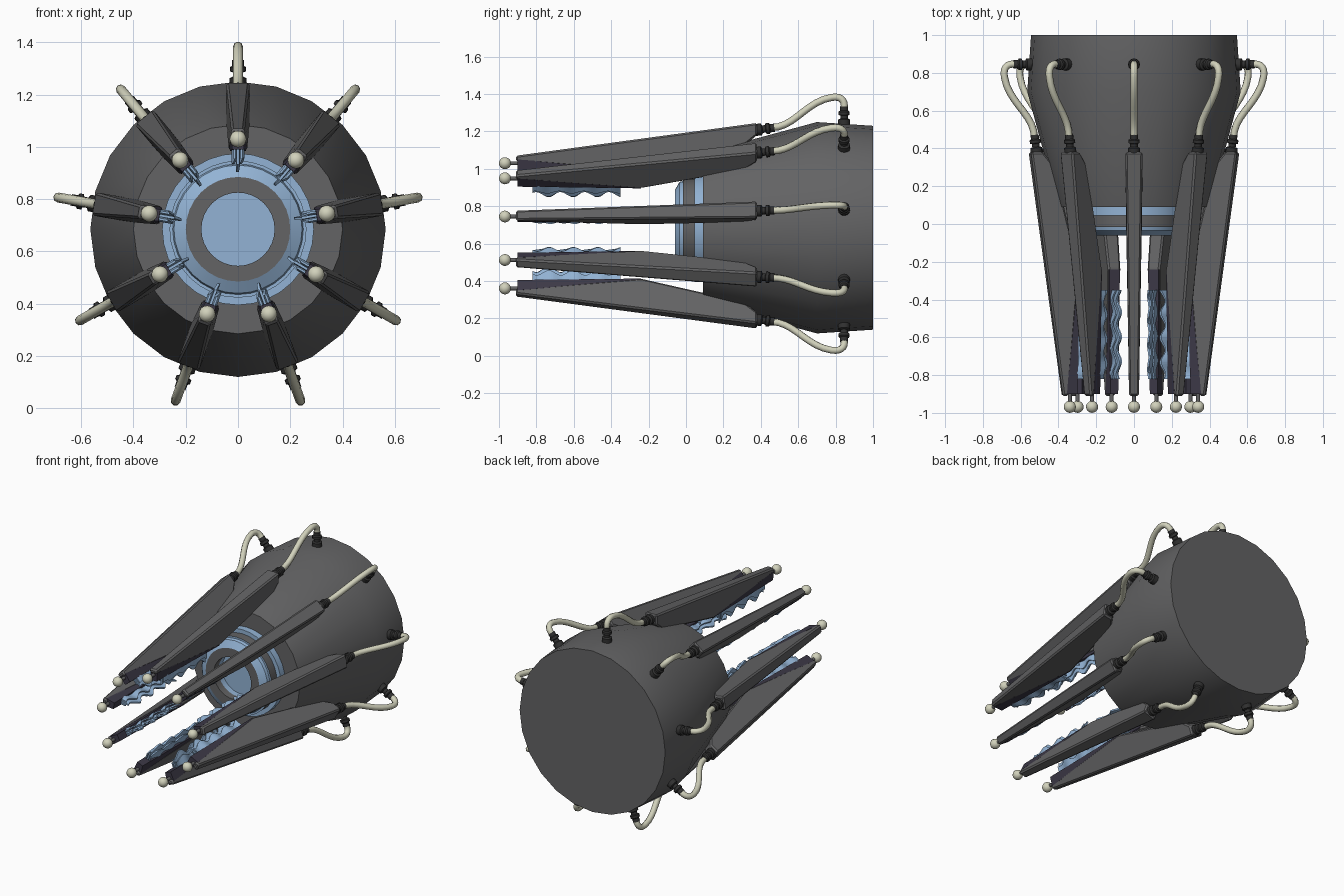
import bpy, bmesh, math
from mathutils import Vector

if "Cube" in bpy.data.objects:
    bpy.data.objects.remove(bpy.data.objects["Cube"])

CZ = 0.685      # height of the main axis (runs along y)
ARMS = 9

def mat(name, rgb):
    m = bpy.data.materials.new(name)
    m.diffuse_color = (*rgb, 1)
    m.use_nodes = True
    m.node_tree.nodes["Principled BSDF"].inputs["Base Color"].default_value = m.diffuse_color
    return m

GREY = mat("hull_grey", (0.125, 0.125, 0.128))
BLUE = mat("glow_blue", (0.29, 0.45, 0.66))
CREAM = mat("cream", (0.64, 0.64, 0.50))
PURPLE = mat("dark_purple", (0.045, 0.04, 0.062))
DARK = mat("dark_fitting", (0.03, 0.03, 0.03))

def finish(bm, name, mats, smooth=None):
    bmesh.ops.recalc_face_normals(bm, faces=bm.faces)
    me = bpy.data.meshes.new(name)
    bm.to_mesh(me)
    bm.free()
    for m in mats:
        me.materials.append(m)
    if smooth:
        me.shade_smooth()
        me.set_sharp_from_angle(angle=math.radians(smooth))
    return me

def place(me, name, angle=0.0):
    ob = bpy.data.objects.new(name, me)
    ob.location = (0, 0, CZ)
    ob.rotation_euler = (0, angle, 0)
    bpy.context.collection.objects.link(ob)
    return ob

def sweep_rings(bm, frames, sides, idx=None):
    """Rings given as (centre, axis, radius); idx = material per band."""
    prev = None
    for k, (c, ax, r) in enumerate(frames):
        ax = Vector(ax).normalized()
        u = Vector((1, 0, 0))
        v = ax.cross(u)
        ring = [bm.verts.new(Vector(c) + r * (u * math.cos(t) + v * math.sin(t)))
                for t in (2 * math.pi * i / sides for i in range(sides))]
        if prev:
            for i in range(sides):
                j = (i + 1) % sides
                f = bm.faces.new((prev[i], prev[j], ring[j], ring[i]))
                f.material_index = idx[k - 1] if idx else 0
        else:
            bm.faces.new(ring).material_index = idx[0] if idx else 0
        prev = ring
    bm.faces.new(prev).material_index = idx[-1] if idx else 0

def lathe(name, prof, mats, sides, idx=None, smooth=30):
    bm = bmesh.new()
    sweep_rings(bm, [((0, y, 0), (0, 1, 0), r) for y, r in prof], sides, idx)
    return finish(bm, name, mats, smooth)

def prism(bm, poly, widths):
    """Extrude a (y, r) polygon sideways; each point has its own half width."""
    L, R = [[bm.verts.new((s * w, y, r)) for (y, r), w in zip(poly, widths)] for s in (-1, 1)]
    n = len(poly)
    bm.faces.new(L)
    bm.faces.new(R)
    for i in range(n):
        j = (i + 1) % n
        bm.faces.new((L[i], L[j], R[j], R[i]))

# main drum
place(lathe("drum", [(1.0, 0.545), (0.7, 0.565), (0.09, 0.40)], [GREY], 24), "drum")

# stepped nozzle with blue and grey bands and a recessed blue lens
nozzle = [(0.10, 0.29), (0.045, 0.29), (0.045, 0.262), (-0.015, 0.262), (-0.015, 0.25),
          (-0.035, 0.245), (-0.06, 0.20), (-0.06, 0.14), (-0.01, 0.14), (0.03, 0.14)]
place(lathe("nozzle", nozzle, [GREY, BLUE], 32, [1, 1, 0, 1, 1, 1, 0, 0, 1], 25), "nozzle")

# arm blade: tapered box profile with bevelled edges
bm = bmesh.new()
prism(bm, [(-0.91, 0.385), (0.38, 0.56), (0.38, 0.495), (0.30, 0.43), (0.08, 0.38), (-0.24, 0.30), (-0.91, 0.355)],
      [0.026, 0.045, 0.045, 0.045, 0.043, 0.035, 0.026])
bmesh.ops.recalc_face_normals(bm, faces=bm.faces)
bmesh.ops.bevel(bm, geom=bm.edges[:], offset=0.009, segments=1, affect='EDGES')
blade = finish(bm, "blade", [GREY])

# dark wedge under the front of the blade
bm = bmesh.new()
prism(bm, [(-0.90, 0.365), (-0.24, 0.315), (-0.24, 0.30), (-0.90, 0.305)], [0.027, 0.034, 0.030, 0.022])
wedge = finish(bm, "wedge", [PURPLE])

# wavy blue fins: a deep centre plate and two shallower rippled side plates
bm = bmesh.new()
N = 48
for off, half, depth, amp, ripple in ((0, 0.005, 0.237, 0.018, 0.003),
                                      (-0.014, 0.004, 0.262, 0.012, 0.006),
                                      (0.014, 0.004, 0.262, 0.012, 0.006)):
    prev = None
    for k in range(N + 1):
        y = -0.82 + 0.47 * k / N
        ph = 2 * math.pi * (y + 0.82) / 0.13
        x = off + ripple * math.sin(ph)
        r = depth + amp * math.sin(ph + 0.6)
        q = [bm.verts.new(p) for p in ((x - half, y, 0.315), (x + half, y, 0.315),
                                       (x + half, y, r), (x - half, y, r))]
        if prev:
            for i in range(4):
                j = (i + 1) % 4
                bm.faces.new((prev[i], prev[j], q[j], q[i]))
        if k in (0, N):
            bm.faces.new(q)
        prev = q
fins = finish(bm, "fins", [BLUE])

# tip neck and ball
bm = bmesh.new()
sweep_rings(bm, [((0, y, 0.345), (0, 1, 0), 0.011) for y in (-0.96, -0.89)], 10)
neck = finish(bm, "neck", [GREY], 40)
bm = bmesh.new()
bmesh.ops.create_uvsphere(bm, u_segments=16, v_segments=10, radius=0.032)
bmesh.ops.translate(bm, verts=bm.verts, vec=(0, -0.968, 0.345))
ball = finish(bm, "ball", [CREAM], 60)

# ridged fittings at both ends of the hose
def fitting(name, start, axis):
    bm = bmesh.new()
    a = Vector(axis).normalized()
    steps = [(-0.02, 0.032), (0.028, 0.032), (0.034, 0.02), (0.05, 0.02), (0.054, 0.03),
             (0.07, 0.03), (0.076, 0.022), (0.098, 0.022)]
    sweep_rings(bm, [(Vector(start) + a * d, a, r) for d, r in steps], 12)
    return finish(bm, name, [DARK], 35)

arm_fit = fitting("arm_fitting", (0, 0.375, 0.523), (0, 1, 0.12))
drum_fit = fitting("drum_fitting", (0, 0.845, 0.55), (0, 0, 1))

# curved hose, sampled along two bezier spans
def bez(a, b, c, d, t):
    a, b, c, d = map(Vector, (a, b, c, d))
    s = 1 - t
    return a * s**3 + b * 3 * s * s * t + c * 3 * s * t * t + d * t**3

pts = [bez((0, .455, .535), (0, .58, .535), (0, .64, .675), (0, .78, .697), i / 9) for i in range(10)]
pts += [bez((0, .78, .697), (0, .83, .705), (0, .853, .68), (0, .845, .635), i / 7) for i in range(1, 8)]
bm = bmesh.new()
last = len(pts) - 1
sweep_rings(bm, [(p, pts[min(i + 1, last)] - pts[max(i - 1, 0)], 0.019) for i, p in enumerate(pts)], 8)
hose = finish(bm, "hose", [CREAM], 50)

# repeat the arm around the axis
for i in range(ARMS):
    for me, label in ((blade, "arm_blade"), (wedge, "arm_wedge"), (fins, "arm_fins"), (neck, "tip_neck"),
                      (ball, "tip_ball"), (arm_fit, "arm_fitting"), (drum_fit, "drum_fitting"), (hose, "hose")):
        place(me, f"{label}_{i + 1}", 2 * math.pi * i / ARMS)
